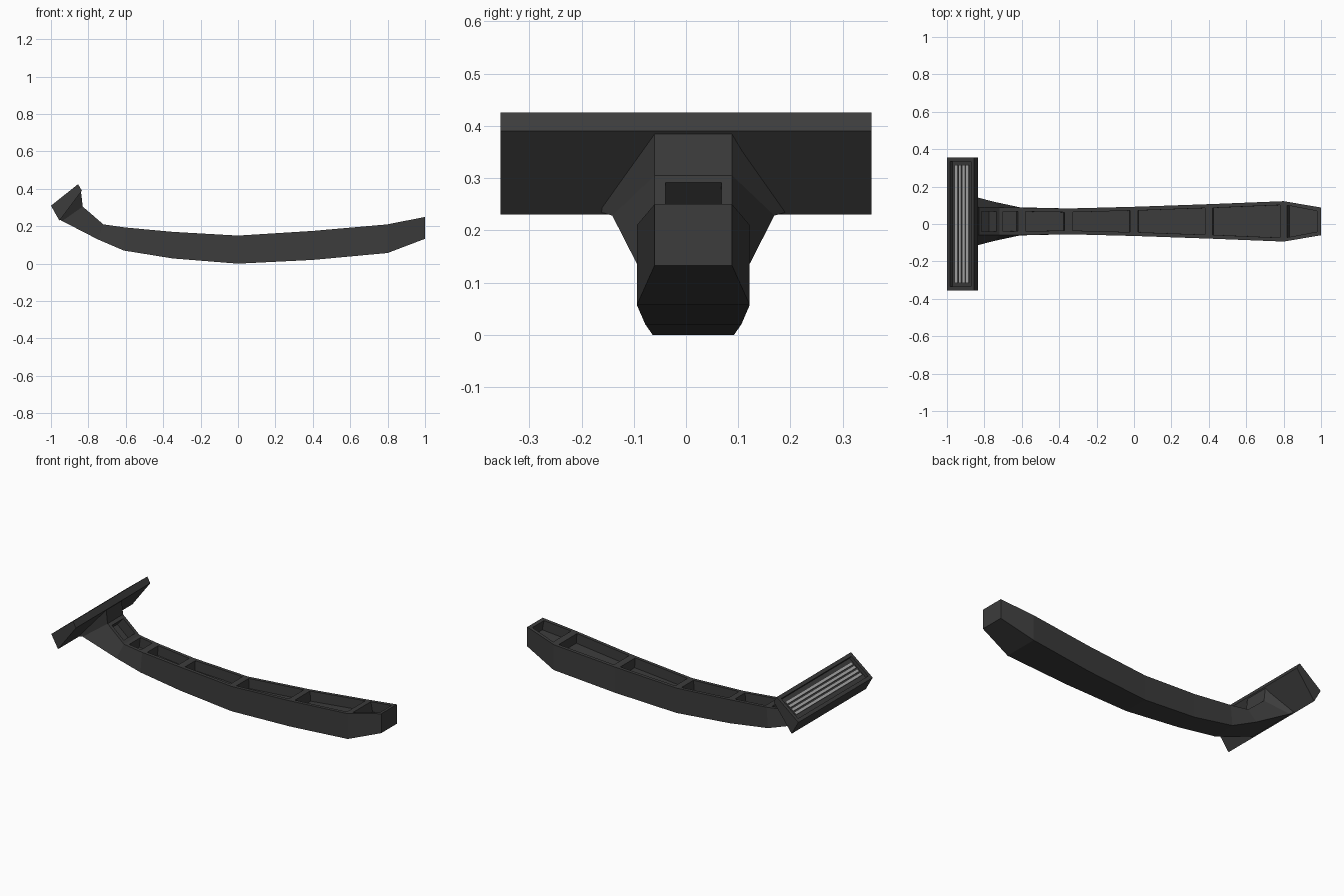
import bpy, bmesh, math
from mathutils import Matrix, Vector

cube = bpy.data.objects.get("Cube")
if cube:
    bpy.data.objects.remove(cube, do_unlink=True)


def make_material(name, value):
    mat = bpy.data.materials.new(name)
    mat.use_nodes = True
    color = (value, value, value, 1)
    mat.diffuse_color = color
    mat.node_tree.nodes["Principled BSDF"].inputs["Base Color"].default_value = color
    return mat


dark_plastic = make_material("dark plastic", 0.045)
blade_steel = make_material("blade steel", 0.36)


def finish(bm, name, mat):
    mesh = bpy.data.meshes.new(name)
    bm.to_mesh(mesh)
    bm.free()
    mesh.materials.append(mat)
    obj = bpy.data.objects.new(name, mesh)
    bpy.context.scene.collection.objects.link(obj)
    return obj


def loft(rings):
    """Skin four-cornered rings into a closed body; returns the top faces too."""
    bm = bmesh.new()
    loops = [[bm.verts.new(p) for p in ring] for ring in rings]
    tops = []
    for a, b in zip(loops, loops[1:]):
        for i in range(4):
            j = (i + 1) % 4
            face = bm.faces.new((a[i], a[j], b[j], b[i]))
            if i == 0:
                tops.append(face)
    bm.faces.new(loops[0])
    bm.faces.new(loops[-1])
    bmesh.ops.recalc_face_normals(bm, faces=bm.faces)
    bm.normal_update()
    return bm, tops


def sink_pocket(bm, face, rim, depth):
    bmesh.ops.inset_individual(bm, faces=[face], thickness=rim)
    bm.normal_update()
    bmesh.ops.inset_individual(bm, faces=[face], thickness=0.0002, depth=-depth)
    bm.normal_update()


# Handle and flared neck: top x, z, half width, then bottom x, z, half width
sections = [
    (-0.84, 0.39, 0.074, -0.957, 0.237, 0.185),
    (-0.83, 0.305, 0.074, -0.94, 0.228, 0.155),
    (-0.72, 0.21, 0.074, -0.75, 0.13, 0.105),
    (-0.6, 0.193, 0.073, -0.61, 0.07, 0.075),
    (-0.35, 0.17, 0.069, -0.35, 0.028, 0.069),
    (0, 0.15, 0.078, 0, 0, 0.078),
    (0.4, 0.175, 0.092, 0.4, 0.02, 0.092),
    (0.8, 0.21, 0.108, 0.8, 0.057, 0.108),
    (1, 0.25, 0.074, 1, 0.133, 0.074),
]
mid = 0.014
rings = [[(tx, mid - tw, tz), (tx, mid + tw, tz), (bx, mid + bw, bz), (bx, mid - bw, bz)]
         for tx, tz, tw, bx, bz, bw in sections]
bm, tops = loft(rings)
for face in tops[1:]:
    sink_pocket(bm, face, 0.029, 0.06)
finish(bm, "handle", dark_plastic)

# Wedge-shaped head with a recessed front
low, high = Vector((-1, 0, 0.31)), Vector((-0.855, 0, 0.425))
back_high, back_low = Vector((-0.835, 0, 0.39)), Vector((-0.955, 0, 0.23))
bm, tops = loft([[p + Vector((0, y, 0)) for p in (low, high, back_high, back_low)]
                 for y in (-0.355, 0.355)])
sink_pocket(bm, tops[0], 0.029, 0.02)
finish(bm, "razor_head", dark_plastic)

# Row of slightly tilted blades in the recess
along = (high - low).normalized()
side = Vector((0, 1, 0))
normal = along.cross(side)
if normal.z < 0:
    normal = -normal
frame = Matrix((along, side, normal)).transposed().to_4x4()
center = low.lerp(high, 0.5)
for i in range(4):
    bm = bmesh.new()
    bmesh.ops.create_cube(bm, size=1)
    spot = center + along * (i - 1.5) * 0.0255 - normal * 0.011
    bm.transform(Matrix.Translation(spot) @ frame @ Matrix.Rotation(math.radians(10), 4, "Y")
                 @ Matrix.Diagonal((0.018, 0.63, 0.004, 1)))
    finish(bm, f"blade_{i + 1}", blade_steel)
